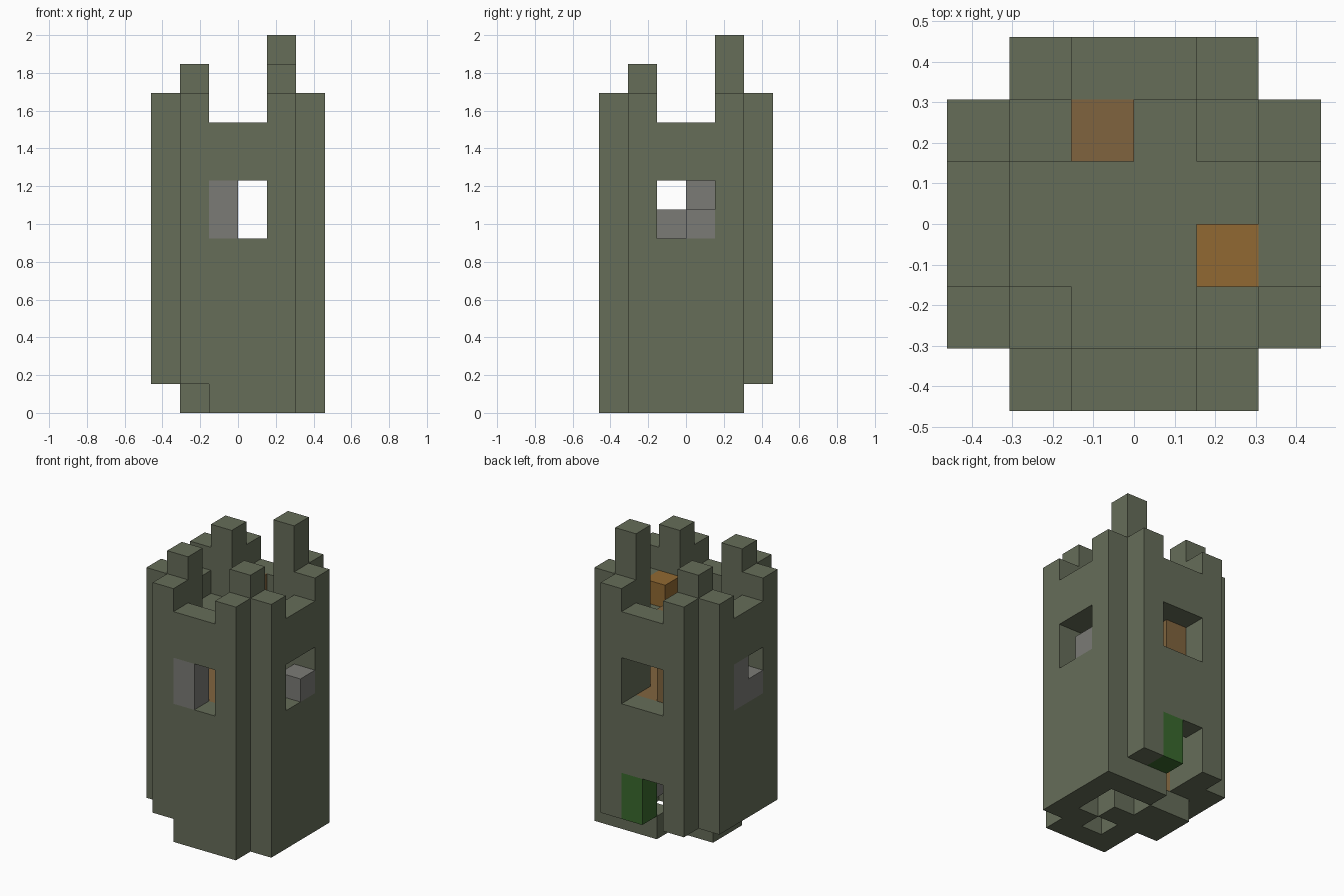
import bpy, bmesh
from mathutils import Vector

U = 2 / 13      # edge of one block
MID = 3         # grid centre in blocks

if "Cube" in bpy.data.objects:
    bpy.data.objects.remove(bpy.data.objects["Cube"])


def material(name, rgb):
    linear = [((c / 255 + 0.055) / 1.055) ** 2.4 for c in rgb] + [1]
    mat = bpy.data.materials.new(name)
    mat.use_nodes = True
    mat.diffuse_color = linear
    mat.node_tree.nodes["Principled BSDF"].inputs["Base Color"].default_value = linear
    return mat


stone = material("mossy stone", (102, 109, 89))
grey = material("grey shutter", (123, 123, 118))
brown = material("brown wood", (128, 100, 62))
orange = material("orange wood", (145, 105, 50))
green = material("green door", (58, 105, 46))


def box(xs, ys, zs):
    """Set of block cells; each range is (first, last) inclusive."""
    span = lambda r: range(r[0], r[1] + 1)
    return {(x, y, z) for x in span(xs) for y in span(ys) for z in span(zs)}


def build(name, cells, mat):
    """Make one clean shell around a set of block cells."""
    bm = bmesh.new()
    for cell in cells:
        for axis in range(3):
            for side in (0, 1):
                step = [0, 0, 0]
                step[axis] = 2 * side - 1
                if tuple(c + s for c, s in zip(cell, step)) in cells:
                    continue
                a, b = (axis + 1) % 3, (axis + 2) % 3
                ring = []
                for da, db in ((0, 0), (1, 0), (1, 1), (0, 1)):
                    p = list(cell)
                    p[axis] += side
                    p[a] += da
                    p[b] += db
                    ring.append(bm.verts.new(Vector((p[0] - MID, p[1] - MID, p[2])) * U))
                bm.faces.new(ring if side else ring[::-1])
    bmesh.ops.remove_doubles(bm, verts=bm.verts, dist=U / 100)
    bmesh.ops.dissolve_limit(bm, angle_limit=0.01, verts=bm.verts, edges=bm.edges)
    mesh = bpy.data.meshes.new(name)
    bm.to_mesh(mesh)
    bm.free()
    mesh.materials.append(mat)
    obj = bpy.data.objects.new(name, mesh)
    bpy.context.collection.objects.link(obj)


# Outer walls with a window and a crenel in the middle of each
def wall(axis, at):
    cells = box((1, 4), (at, at), (1, 10))
    cells -= box((2, 3), (at, at), (6, 7)) | box((2, 3), (at, at), (10, 10))
    return cells if axis == "y" else {(y, x, z) for x, y, z in cells}


doorway = box((2, 3), (5, 5), (1, 2))
build("front_wall", wall("y", 0), stone)
build("back_wall", wall("y", 5) - doorway, stone)
build("left_wall", wall("x", 5), stone)
build("right_wall", wall("x", 0), stone)

# Corner turrets, one taller than the rest
for x in (1, 4):
    for y in (1, 4):
        top = 12 if x == y == 4 else 11
        name = ("back" if y == 4 else "front") + ("_left" if x == 4 else "_right")
        build(name + "_turret", box((x, x), (y, y), (1, top)), stone)

# Worn foundation with gaps
base = box((2, 4), (0, 0), (0, 0)) | box((2, 5), (1, 1), (0, 0))
base |= box((1, 5), (2, 3), (0, 0)) | box((3, 5), (4, 4), (0, 0))
base -= {(3, 1, 0), (4, 2, 0), (4, 3, 0), (3, 3, 0)}
build("foundation", base, stone)

# Floors inside the walls
def storey(z):
    corners = {(x, y, z) for x in (1, 4) for y in (1, 4)}
    return box((1, 4), (1, 4), (z, z)) - corners - {(2, 4, z)}


build("middle_floor", storey(5), brown)
build("roof_floor", storey(8), stone)

# Wooden fittings
build("ladder_column", box((2, 2), (4, 4), (5, 9)), brown)
build("lower_post", box((1, 1), (3, 3), (1, 4)), brown)
build("roof_crate", {(4, 2, 9)}, orange)

# Shutters, door and store block
build("front_shutter", box((2, 2), (0, 0), (6, 7)), grey)
build("left_shutter", {(5, 3, 6)}, grey)
build("right_shutter", {(0, 3, 6), (0, 3, 7), (0, 2, 6)}, grey)
build("store_block", {(4, 3, 1)}, grey)
build("door", box((3, 3), (5, 5), (1, 2)), green)
